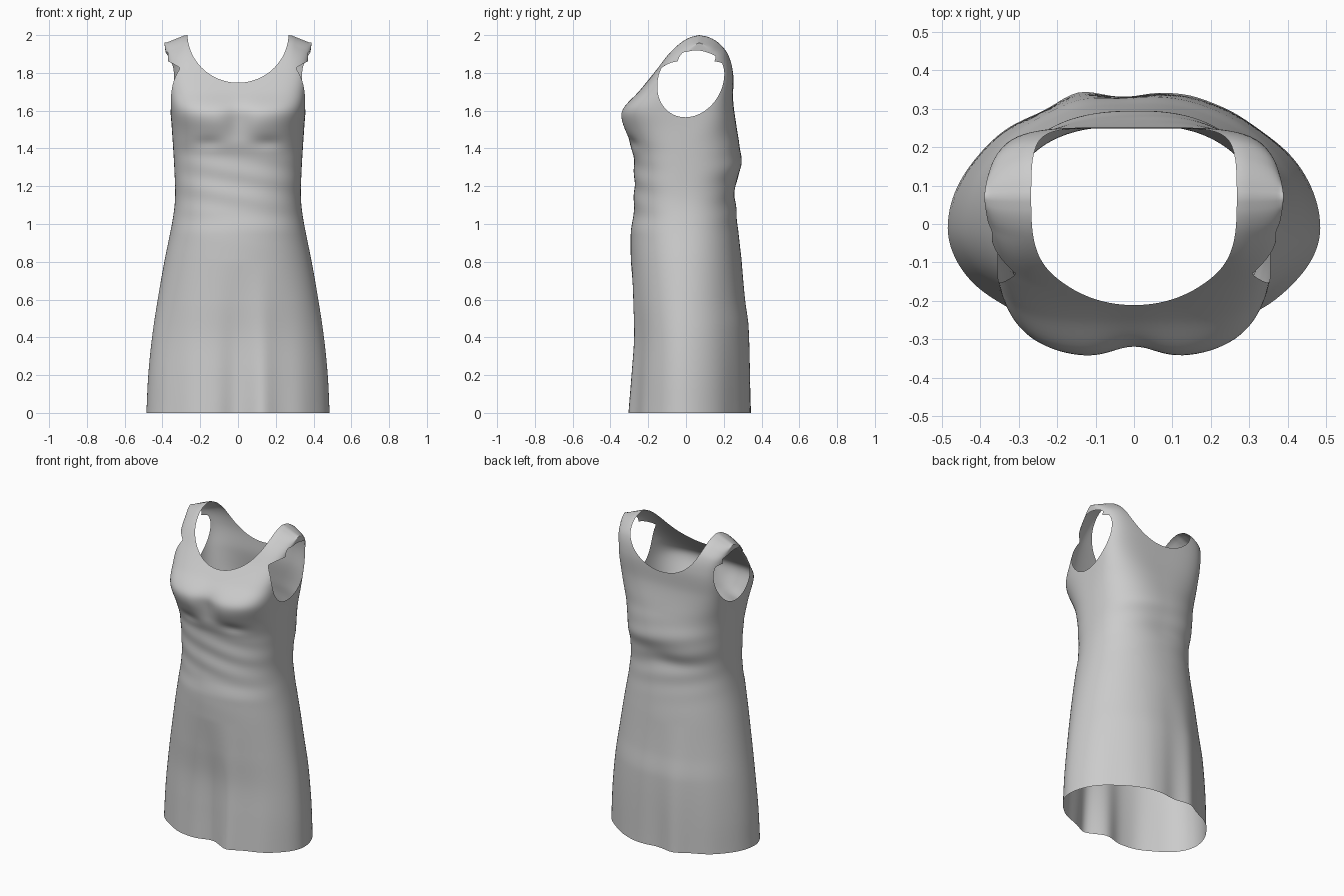
import bpy
import bmesh
from math import sin, cos, pi, exp

cube = bpy.data.objects.get("Cube")
if cube:
    bpy.data.objects.remove(cube, do_unlink=True)

SEGMENTS, ROWS = 144, 130

# Profiles as (height, value) pairs
WIDTH = [(0, .485), (.2, .475), (.4, .455), (.6, .425), (.8, .39), (1, .35), (1.12, .334),
         (1.25, .335), (1.5, .35), (1.7, .366), (1.85, .372), (2, .39)]
FRONT = [(0, -.30), (.2, -.287), (.4, -.277), (.6, -.285), (.95, -.293), (1.05, -.278),
         (1.35, -.278), (1.45, -.31), (1.55, -.346), (1.61, -.337), (1.7, -.252),
         (1.8, -.17), (1.9, -.095), (1.96, -.03), (1.99, .025), (2, .07)]
BACK = [(0, .345), (.45, .335), (.6, .315), (.8, .295), (1.15, .263), (1.32, .293),
        (1.5, .27), (1.65, .25), (1.8, .25), (1.9, .226), (1.96, .175), (1.99, .12), (2, .07)]
CENTRE = [(0, -.01), (1.4, 0), (1.56, .03), (1.8, .03), (2, .07)]
SQUARENESS = [(0, 1.95), (.8, 2.1), (1.2, 2.4), (1.5, 2.8), (1.75, 4.5), (2, 5)]


def sample(profile, z):
    """Smooth cubic through the profile points."""
    i = 0
    while i < len(profile) - 2 and z > profile[i + 1][0]:
        i += 1

    def slope(k):
        a, b = profile[max(k - 1, 0)], profile[min(k + 1, len(profile) - 1)]
        return (b[1] - a[1]) / (b[0] - a[0])

    (z0, v0), (z1, v1) = profile[i], profile[i + 1]
    h = z1 - z0
    t = (z - z0) / h
    return (v0 * (1 + 2 * t) * (1 - t) ** 2 + slope(i) * h * t * (1 - t) ** 2
            + v1 * t * t * (3 - 2 * t) + slope(i + 1) * h * t * t * (t - 1))


def bump(v, centre, size):
    return exp(-((v - centre) / size) ** 2)


def clamp(v):
    return max(0, min(1, v))


def cloth_offset(x, z, facing):
    """Push the cloth in or out: bust, pleat and soft wrinkles."""
    fade = clamp(1 - z / .8)
    if facing < 0:
        y = .032 * bump(x, 0, .075) * bump(z, 1.55, .09)
        y += .05 * fade * (bump(x, -.02, .08) - .3 * bump(x, .13, .05))
        y += .012 * bump(z, 1.43, .03) * bump(abs(x), .16, .08)
    else:
        y = -.012 * bump(x, 0, .07) * fade + .012 * fade * bump(abs(x), .15, .06)
        y -= .01 * bump(z, 1.2, .06) * bump(x, 0, .15)
    waist = bump(z, 1.22, .2)
    return y + .003 * waist * sin(z * 48 + x * 9) + .004 * fade * sin(x * 32)


# Body shell: stacked loops, closer together near the shoulders
bm = bmesh.new()
loops = []
for r in range(ROWS + 1):
    t = r / ROWS
    z = 2 * (1 - (1 - t) ** 1.35)
    w, f, b, c, p = (sample(q, z) for q in (WIDTH, FRONT, BACK, CENTRE, SQUARENESS))
    loop = []
    for s in range(SEGMENTS):
        a = 2 * pi * s / SEGMENTS
        k = (abs(cos(a)) ** p + abs(sin(a)) ** p) ** (-1 / p)
        x, side = w * k * cos(a), k * sin(a)
        y = c + (side * (b - c) if side > 0 else side * (c - f))
        y += cloth_offset(x, z, side) * abs(side) * clamp((1.95 - z) * 5)
        loop.append(bm.verts.new((x, y, z)))
    loops.append(loop)
for low, high in zip(loops, loops[1:]):
    for s in range(SEGMENTS):
        n = (s + 1) % SEGMENTS
        bm.faces.new((low[s], low[n], high[n], high[s]))
bmesh.ops.remove_doubles(bm, verts=loops[-1], dist=.0005)


def neckline(v):
    return (v.x / .268) ** 2 + ((v.z - 2.01) / .262) ** 2 - 1


def armhole(v):
    middle = .025 + .15 * (v.z - 1.76)
    oval = ((v.y - middle) / .175) ** 2 + ((v.z - 1.762) / .197) ** 2 - 1
    strap_edge = .25 + .12 * clamp((v.z - 1.78) / .1)
    return max(oval, (strap_edge - abs(v.x)) * 10)


def cut_opening(inside):
    """Split edges along the zero line of a shape and drop the faces in it."""
    rim = []
    for e in list(bm.edges):
        v0, v1 = e.verts
        if (inside(v0.co) < 0) == (inside(v1.co) < 0):
            continue
        start, lo, hi = inside(v0.co) < 0, 0, 1
        for _ in range(14):
            mid = (lo + hi) / 2
            if (inside(v0.co.lerp(v1.co, mid)) < 0) == start:
                lo = mid
            else:
                hi = mid
        rim.append(bmesh.utils.edge_split(e, v0, clamp(lo))[1])
    bmesh.ops.connect_verts(bm, verts=rim)
    rim_set = set(rim)
    gone = [f for f in bm.faces
            if any(v not in rim_set and inside(v.co) < 0 for v in f.verts)]
    bmesh.ops.delete(bm, geom=gone, context='FACES')
    bmesh.ops.remove_doubles(bm, verts=[v for v in rim if v.is_valid], dist=.0008)


cut_opening(neckline)
cut_opening(armhole)

# Straps slope down towards the arm
for v in bm.verts:
    v.co.z -= .04 * clamp((abs(v.co.x) - .28) / .1) * clamp((v.co.z - 1.8) / .15)
bmesh.ops.recalc_face_normals(bm, faces=bm.faces)

mesh = bpy.data.meshes.new("dress")
bm.to_mesh(mesh)
bm.free()
dress = bpy.data.objects.new("dress", mesh)
bpy.context.collection.objects.link(dress)

# Cloth colour
cloth = bpy.data.materials.new("grey_cloth")
cloth.use_nodes = True
grey = (.6, .6, .6, 1)
cloth.diffuse_color = grey
cloth.node_tree.nodes["Principled BSDF"].inputs["Base Color"].default_value = grey
mesh.materials.append(cloth)

bpy.ops.object.select_all(action='DESELECT')
dress.select_set(True)
bpy.context.view_layer.objects.active = dress
bpy.ops.object.shade_smooth()
